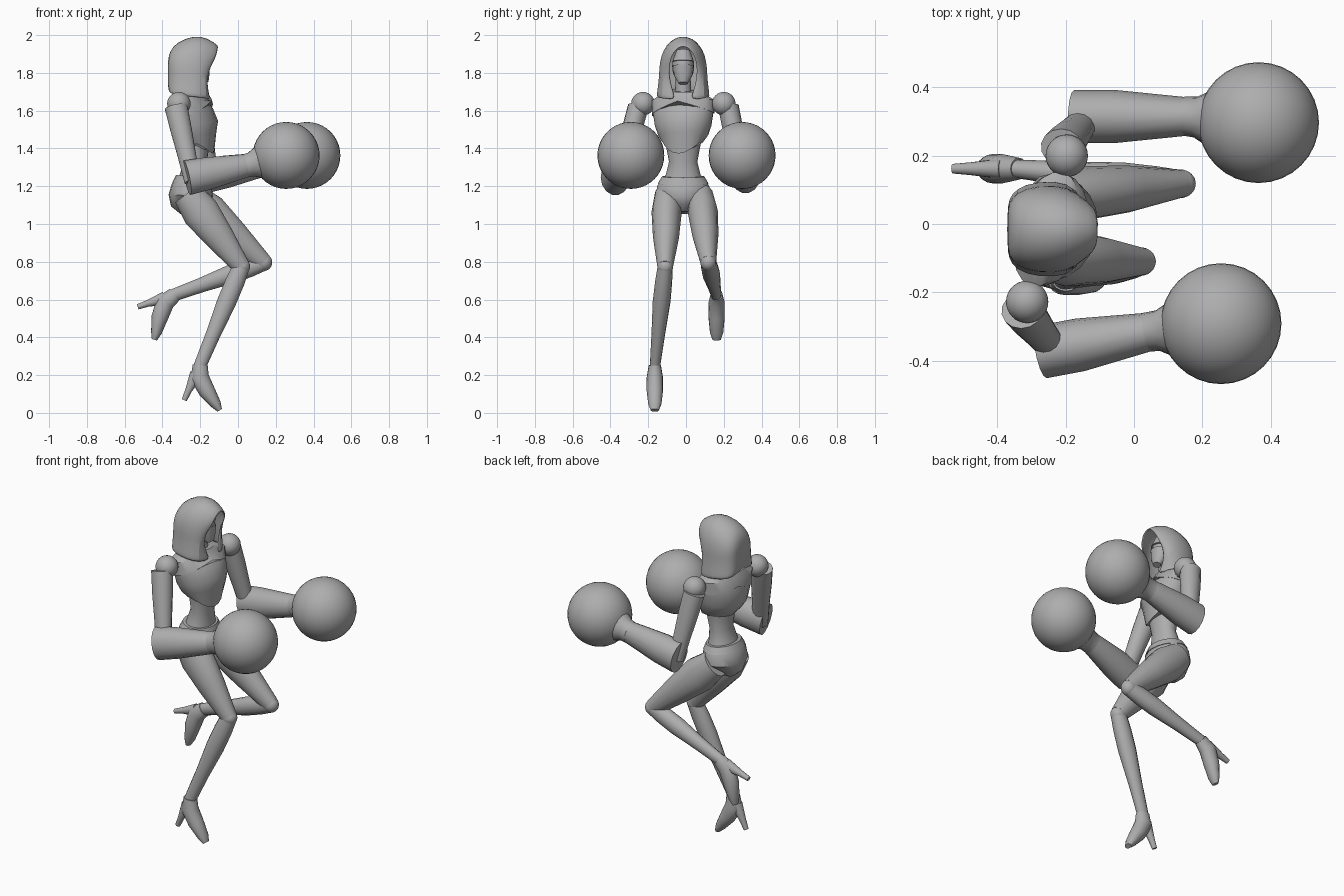
import bpy
import bmesh
from math import sin, cos, pi, radians
from mathutils import Vector

cube = bpy.data.objects.get("Cube")
if cube:
    bpy.data.objects.remove(cube, do_unlink=True)

grey = bpy.data.materials.new("matte_grey")
grey.use_nodes = True
colour = (.42, .42, .42, 1)
grey.diffuse_color = colour
grey.node_tree.nodes["Principled BSDF"].inputs["Base Color"].default_value = colour


def finish(name, bm, angle=35):
    """Turn the bmesh into a grey object with smooth faces and sharp corners."""
    bmesh.ops.recalc_face_normals(bm, faces=bm.faces)
    mesh = bpy.data.meshes.new(name)
    bm.to_mesh(mesh)
    bm.free()
    mesh.materials.append(grey)
    obj = bpy.data.objects.new(name, mesh)
    bpy.context.collection.objects.link(obj)
    bpy.ops.object.select_all(action="DESELECT")
    obj.select_set(True)
    bpy.context.view_layer.objects.active = obj
    bpy.ops.object.shade_smooth_by_angle(angle=radians(angle))
    return obj


def skin(bm, rows, closed=True):
    """Join neighbouring rows of points with quads."""
    rows = [[bm.verts.new(p) for p in row] for row in rows]
    for a, b in zip(rows, rows[1:]):
        count = len(a)
        for i in range(count if closed else count - 1):
            j = (i + 1) % count
            bm.faces.new((a[i], a[j], b[j], b[i]))
    return rows


def loft(name, centres, radii, side=(0, 1, 0), sides=16, drop=None):
    """Skin elliptical rings (side radius, other radius) along the centres."""
    rows = []
    for k, (centre, (wide, deep)) in enumerate(zip(centres, radii)):
        t = (centres[min(k + 1, len(centres) - 1)] - centres[max(k - 1, 0)]).normalized()
        u = Vector(side)
        u = (u - t * u.dot(t)).normalized()
        v = u.cross(t)
        row = []
        for i in range(sides):
            a = 2 * pi * i / sides
            p = centre + u * (wide * cos(a)) + v * (deep * sin(a))
            if drop and k == 0:
                p.z -= drop(sin(a), cos(a))
            row.append(p)
        rows.append(row)
    bm = bmesh.new()
    rows = skin(bm, rows)
    bm.faces.new(rows[0])
    bm.faces.new(rows[-1])
    return finish(name, bm)


def limb(name, start, end, profile, sides=14):
    """Straight limb; the profile holds (fraction of length, side radius, other radius)."""
    loft(name, [start.lerp(end, f) for f, wide, deep in profile],
         [(wide, deep) for f, wide, deep in profile], sides=sides)


def trunk(name, rings, side=(0, 1, 0), drop=None):
    """Upright body part from rings of (x, z, side radius, depth)."""
    loft(name, [Vector((x, middle, z)) for x, z, wide, deep in rings],
         [(wide, deep) for x, z, wide, deep in rings], side, 20, drop)


def ball(name, centre, scale):
    bm = bmesh.new()
    bmesh.ops.create_uvsphere(bm, u_segments=32, v_segments=20, radius=1)
    bmesh.ops.scale(bm, verts=bm.verts, vec=scale)
    bmesh.ops.translate(bm, verts=bm.verts, vec=centre)
    return finish(name, bm, 60)


# Torso, with the shoulders turned a little
middle = -.015
turn = (.27, .96, 0)
trunk("chest", [(-.21, 1.41, .105, .083), (-.22, 1.47, .135, .105), (-.23, 1.52, .152, .125),
                (-.245, 1.59, .165, .11), (-.255, 1.65, .17, .088), (-.25, 1.7, .09, .065)],
      turn, lambda front, across: .07 * max(front, 0) ** 2 - .02)
trunk("shoulder_yoke", [(-.246, 1.61, .17, .111), (-.255, 1.655, .173, .092), (-.25, 1.705, .09, .068)],
      turn, lambda front, across: .05 * abs(across) - .02)
trunk("abdomen", [(-.24, 1.2, .11, .085), (-.235, 1.26, .092, .072), (-.225, 1.33, .075, .06),
                  (-.22, 1.46, .1, .075)])
trunk("pelvis", [(-.245, 1.06, .035, .06), (-.25, 1.1, .085, .105), (-.25, 1.15, .14, .118),
                 (-.245, 1.2, .138, .107), (-.24, 1.25, .108, .085)])
trunk("waistband", [(-.243, 1.215, .134, .104), (-.24, 1.252, .112, .089)])

# Head and mask
trunk("neck", [(-.245, 1.66, .045, .045), (-.235, 1.8, .038, .038)])
ball("head", (-.23, middle, 1.835), (.075, .058, .09))
trunk("face_mask", [(-.175, 1.745, .025, .02), (-.19, 1.785, .048, .04), (-.195, 1.84, .055, .045)])
trunk("brow_plate", [(-.2, 1.86, .057, .05), (-.21, 1.92, .035, .035)])

# Hood from arches of (x, crown height, half width), back to front
arches = [(-.372, 1.87, .06), (-.36, 1.92, .09), (-.325, 1.965, .12),
          (-.23, 2.005, .132), (-.16, 1.988, .108), (-.1, 1.945, .075)]
cheek_z = 1.83
rows = []
for k, (crown_x, crown_z, cheek) in enumerate(arches):
    rim = k == len(arches) - 1
    hem = cheek + (-.04 if rim else .015)
    hem_z = 1.7 - .009 * k
    row = []
    for i in range(17):
        s = i / 8 - 1
        h = 2 * (1 - abs(s))
        if h <= 1:
            w = hem + (cheek - hem) * sin(h * pi / 2)
            z = hem_z + (cheek_z - hem_z) * h
        else:
            a = (h - 1) * pi / 2
            w = cheek * cos(a)
            z = cheek_z + (crown_z - cheek_z) * sin(a)
        x = crown_x
        if rim:  # the rim is set back beside the chin
            up = (z - hem_z) / (crown_z - hem_z)
            x -= .04 * (1 - up) + .035 * sin(pi * min(1, up * 1.25))
        row.append((x, middle + (w if s > 0 else -w), z))
    rows.append(row)
bm = bmesh.new()
rows = skin(bm, rows, closed=False)
bm.faces.new(rows[0])
hood = finish("hood", bm, 60)
cloth = hood.modifiers.new("cloth", "SOLIDIFY")
cloth.thickness = .012
soft = hood.modifiers.new("soft", "SUBSURF")
soft.levels = soft.render_levels = 1

# Arms with flared sleeves and round gloves
upper_profile = [(0, .055, .062), (.3, .054, .058), (.65, .045, .05), (1, .04, .045)]
sleeve_profile = [(0, .078, .095), (.35, .078, .088), (1, .056, .062)]
cuff_profile = [(-.08, .057, .063), (.1, .06, .066), (.32, .085, .09)]
arms = {"right": [(-.313, -.228, 1.637), (-.27, -.375, 1.245), (.05, -.315, 1.31), (.255, -.292, 1.363)],
        "left": [(-.197, .2, 1.637), (-.175, .315, 1.255), (.16, .315, 1.32), (.365, .297, 1.363)]}
for which, joints in arms.items():
    shoulder, elbow, wrist, glove = map(Vector, joints)
    outward = .025 if elbow.y > 0 else -.025
    ball(which + "_shoulder", shoulder, (.062,) * 3)
    limb(which + "_upper_arm", shoulder + Vector((-.015, outward, -.017)),
         elbow + Vector((.03, -outward / 2, -.02)), upper_profile)
    limb(which + "_forearm", elbow, wrist, sleeve_profile)
    limb(which + "_cuff", wrist, glove, cuff_profile)
    ball(which + "_glove", glove, (.177,) * 3)

# Legs; each shoe follows the line of its shin
thigh_profile = [(0, .065, .08), (.25, .08, .102), (.6, .069, .08), (1, .042, .048)]
shin_profile = [(0, .04, .046), (.15, .045, .052), (.35, .047, .052), (.67, .036, .04), (1, .027, .034)]
shoe_steps = [(-.014, 0), (.046, .02), (.1, .086), (.145, .156), (.167, .187)]
shoe_radii = [(.032, .04), (.043, .05), (.043, .044), (.035, .028), (.022, .014)]
heel_steps = [(.04, 0), (.133, -.006), (.19, -.007)]
heel_radii = [(.03, .036), (.019, .018), (.014, .014)]
legs = {"right": [(-.27, -.1, 1.16), (.018, -.11, .775), (-.205, -.165, .24)],
        "left": [(-.25, .08, 1.15), (.135, .118, .797), (-.35, .162, .62)]}
for which, joints in legs.items():
    hip, knee, ankle = map(Vector, joints)
    limb(which + "_thigh", hip, knee, thigh_profile)
    ball(which + "_knee", knee, (.046, .042, .046))
    limb(which + "_shin", knee, ankle, shin_profile)
    down = ankle - knee
    down.y = 0
    down.normalize()
    forward = Vector((-down.z, 0, down.x))
    for part, steps, radii in (("shoe", shoe_steps, shoe_radii), ("heel", heel_steps, heel_radii)):
        loft(which + "_" + part, [ankle + down * a + forward * b for a, b in steps], radii)
